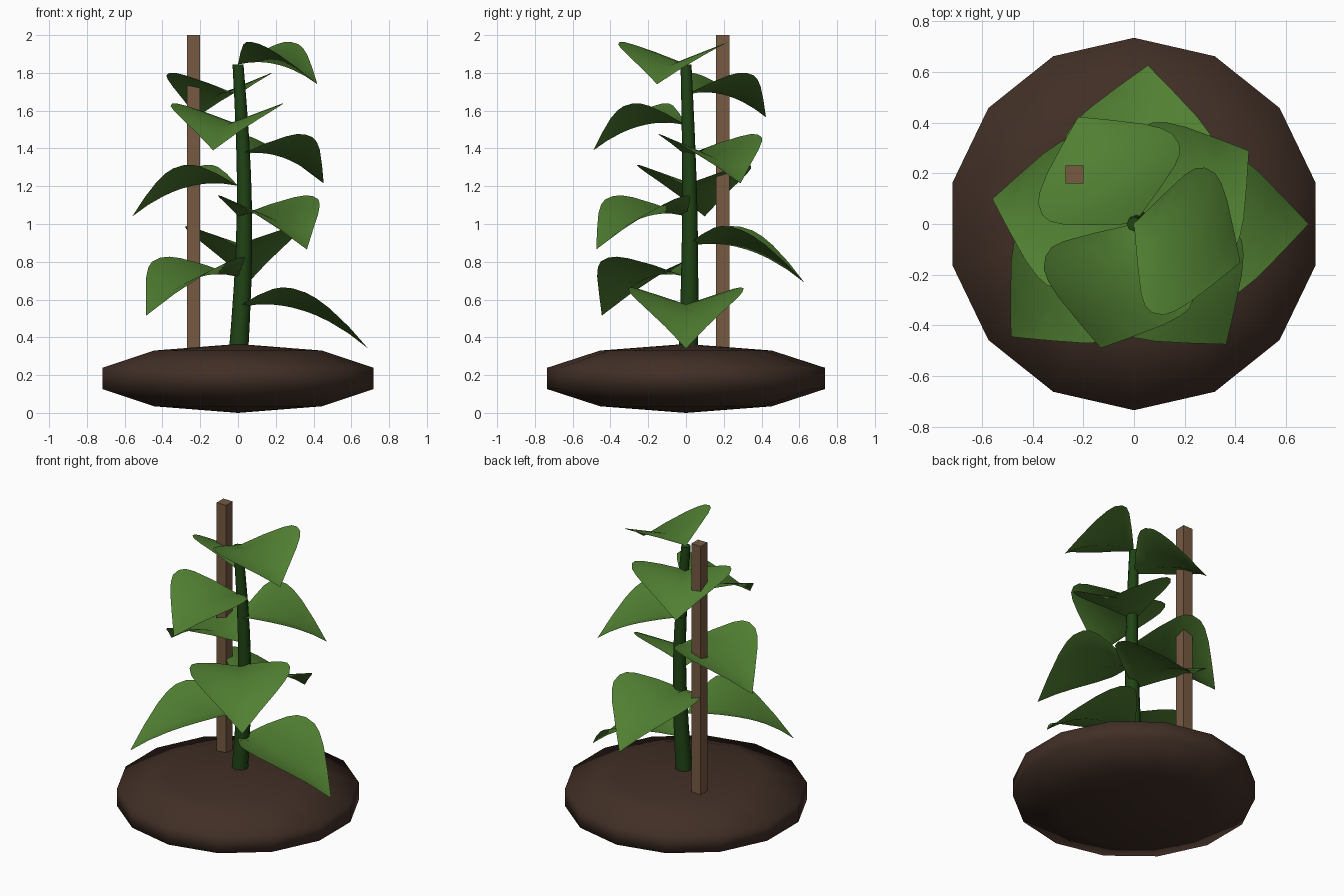
import bpy
import bmesh
import math

cube = bpy.data.objects.get("Cube")
if cube:
    bpy.data.objects.remove(cube, do_unlink=True)


def material(name, rgb):
    mat = bpy.data.materials.new(name)
    mat.use_nodes = True
    mat.diffuse_color = (*rgb, 1)
    mat.node_tree.nodes["Principled BSDF"].inputs["Base Color"].default_value = (*rgb, 1)
    return mat


soil_brown = material("soil_brown", (0.052, 0.028, 0.019))
wood_brown = material("wood_brown", (0.18, 0.10, 0.053))
stem_green = material("stem_green", (0.014, 0.058, 0.007))
leaf_green = material("leaf_green", (0.082, 0.215, 0.032))


def add_mesh(name, bm, mat, smooth):
    bmesh.ops.recalc_face_normals(bm, faces=bm.faces)
    for face in bm.faces:
        face.smooth = smooth(face)
    mesh = bpy.data.meshes.new(name)
    bm.to_mesh(mesh)
    bm.free()
    mesh.materials.append(mat)
    obj = bpy.data.objects.new(name, mesh)
    bpy.context.collection.objects.link(obj)
    return obj


# Soil mound: a flattened low-poly sphere
bm = bmesh.new()
bmesh.ops.create_uvsphere(bm, u_segments=14, v_segments=5, radius=1)
bmesh.ops.scale(bm, vec=(0.773, 0.773, 0.1825), verts=bm.verts)
bmesh.ops.translate(bm, vec=(0, 0, 0.1825), verts=bm.verts)
add_mesh("soil_mound", bm, soil_brown, lambda f: True)

# Square support stake
bm = bmesh.new()
bmesh.ops.create_cube(bm, size=1)
bmesh.ops.scale(bm, vec=(0.07, 0.07, 1.8), verts=bm.verts)
bmesh.ops.translate(bm, vec=(-0.235, 0.195, 1.1), verts=bm.verts)
add_mesh("support_stake", bm, wood_brown, lambda f: False)

# Stem: tapering, gently bowed stack of rings
bm = bmesh.new()
SIDES, LEVELS = 8, 8
rings = []
for i in range(LEVELS + 1):
    t = i / LEVELS
    bow = math.sin(math.pi * t)
    radius = 0.052 - 0.023 * t
    ring = []
    for k in range(SIDES):
        a = math.tau * k / SIDES
        ring.append(bm.verts.new((0.034 * bow + radius * math.cos(a),
                                  0.012 * (1 - t) + 0.014 * bow + radius * math.sin(a),
                                  0.28 + 1.565 * t)))
    rings.append(ring)
for low, high in zip(rings, rings[1:]):
    for k in range(SIDES):
        n = (k + 1) % SIDES
        bm.faces.new((low[k], low[n], high[n], high[k]))
bm.faces.new(rings[0])
bm.faces.new(rings[-1])
add_mesh("stem", bm, stem_green, lambda f: len(f.verts) == 4)

# Leaf outline: position along the midrib, half width
OUTLINE = [(0.15, 0.145), (0.27, 0.25), (0.34, 0.29), (0.42, 0.305), (0.52, 0.298),
           (0.6, 0.27), (0.7, 0.215), (0.85, 0.11)]


def add_leaf(index, count):
    """Folded, drooping leaf; each one is turned by the golden angle."""
    s = index / (count - 1)
    length = 0.69 - 0.243 * s
    lift, droop = 0.147 - 0.047 * s, 0.367 - 0.162 * s
    fold = 0.335 + 0.035 * s
    base = 0.56 + 1.285 * s
    angle = -math.radians(137.5) * index
    ca, sa = math.cos(angle), math.sin(angle)
    bm = bmesh.new()

    def point(t, v):
        u = length * t
        z = base + lift * t - droop * t * t + fold * abs(v)
        return bm.verts.new((u * ca - v * sa, u * sa + v * ca, z))

    rows = [[point(t, side * w) for side in (-1, 0, 1)] for t, w in OUTLINE]
    root, tip = point(0, 0), point(1, 0)
    for j in (0, 1):
        bm.faces.new((root, rows[0][j], rows[0][j + 1]))
        for a, b in zip(rows, rows[1:]):
            bm.faces.new((a[j], b[j], b[j + 1], a[j + 1]))
        bm.faces.new((rows[-1][j], tip, rows[-1][j + 1]))
    bm.normal_update()
    leaf = add_mesh(f"leaf_{index + 1}", bm, leaf_green, lambda f: True)
    # Keep the upper side facing up
    if leaf.data.polygons[0].normal.z < 0:
        leaf.data.flip_normals()


for i in range(9):
    add_leaf(i, 9)
